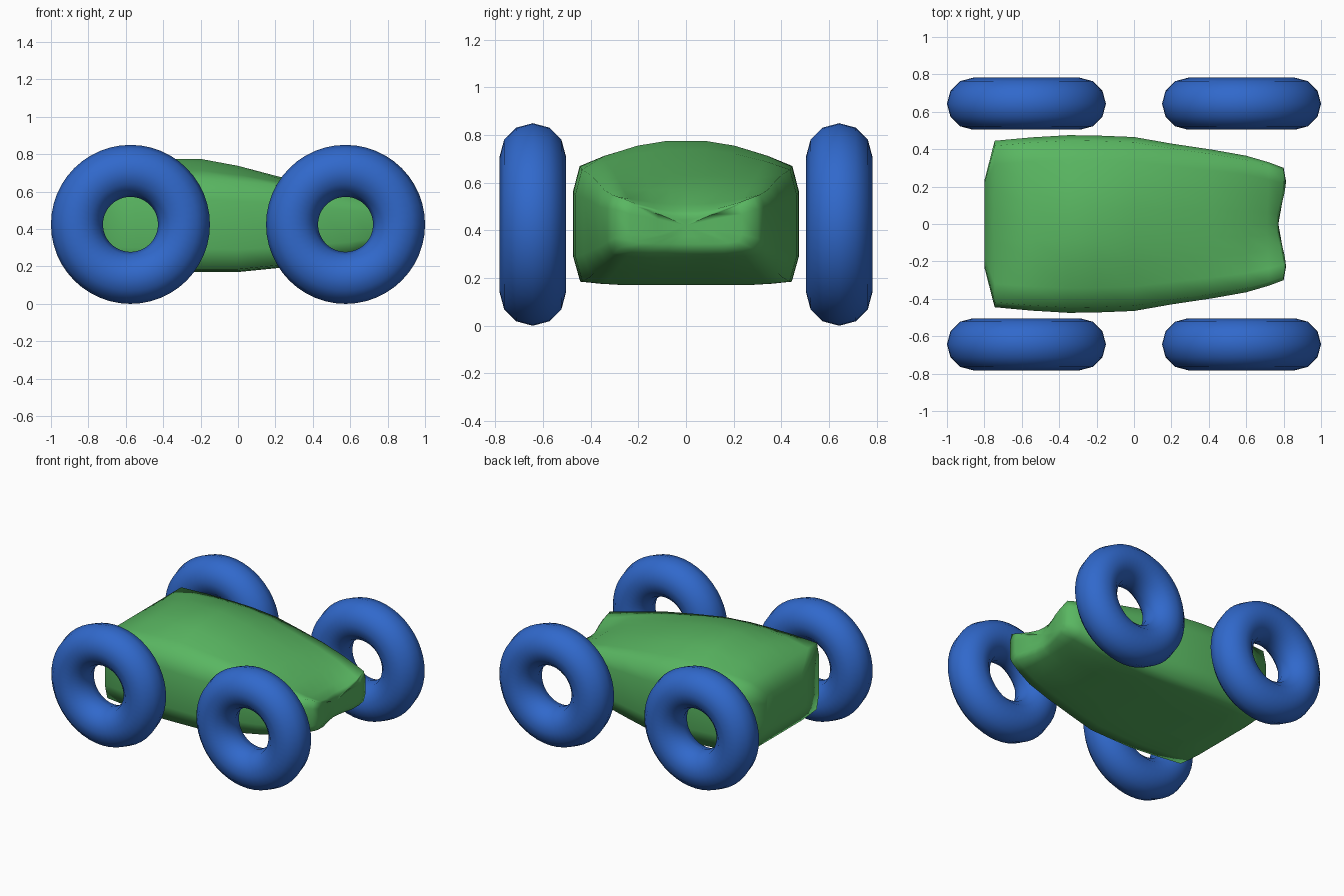
import bpy, bmesh, math

if "Cube" in bpy.data.objects:
    bpy.data.objects.remove(bpy.data.objects["Cube"])


def material(name, rgb):
    m = bpy.data.materials.new(name)
    m.diffuse_color = (*rgb, 1)
    m.use_nodes = True
    m.node_tree.nodes["Principled BSDF"].inputs["Base Color"].default_value = m.diffuse_color
    return m


green = material("body_green", (0.10, 0.47, 0.12))
blue = material("tyre_blue", (0.03, 0.14, 0.60))

# Body cross-sections: x, half width, bottom z, shoulder z, crown height
sections = [
    (-0.745, 0.445, 0.185, 0.675, 0.0),
    (-0.55, 0.463, 0.177, 0.675, 0.06),
    (-0.35, 0.475, 0.17, 0.67, 0.103),
    (-0.2, 0.473, 0.17, 0.668, 0.107),
    (0.0, 0.465, 0.17, 0.655, 0.083),
    (0.2, 0.43, 0.19, 0.635, 0.05),
    (0.42, 0.397, 0.22, 0.605, 0.025),
    (0.6, 0.365, 0.25, 0.57, 0.0),
    (0.72, 0.33, 0.285, 0.55, -0.04),
    (0.80, 0.30, 0.31, 0.54, -0.06),
]


def half_profile(w, zb, zt, c):
    h = zt - zb
    return [(0, zb), (0.27 * w, zb), (0.53 * w, zb), (0.75 * w, zb + 0.006),
            (0.935 * w, zb + 0.015), (w, zb + 0.25 * h), (w, zb + 0.78 * h),
            (0.94 * w, zt), (0.72 * w, zt + 0.42 * c), (0.43 * w, zt + 0.82 * c),
            (0.18 * w, zt + c), (0, zt + c)]


def ring_points(w, zb, zt, c):
    half = half_profile(w, zb, zt, c)
    return half + [(-y, z) for y, z in reversed(half[1:-1])]


def dent(y):
    # Concave middle of the nose
    return 0.04 * math.cos(math.pi / 2 * min(1, abs(y) / 0.23)) ** 2


def scaled(points, sy, sz, zc):
    return [(y * sy, zc + (z - zc) * sz) for y, z in points]


rings = []
rear = ring_points(*sections[0][1:])
rings.append([(-0.80, y, z) for y, z in scaled(rear, 0.52, 0.52, 0.43)])
for x, *rest in sections:
    fade = max(0, (x - 0.7) / 0.1)
    rings.append([(x - fade * dent(y), y, z) for y, z in ring_points(*rest)])
nose = ring_points(*sections[-1][1:])
for s, sz in ((0.78, 0.7), (0.4, 0.4)):
    rings.append([(0.812 - dent(y), y, z) for y, z in scaled(nose, s, sz, 0.42)])

# Body: skin the rings and close both ends
bm = bmesh.new()
loops = [[bm.verts.new(p) for p in r] for r in rings]
n = len(loops[0])
for a, b in zip(loops, loops[1:]):
    for i in range(n):
        j = (i + 1) % n
        bm.faces.new((a[i], a[j], b[j], b[i]))
bm.faces.new(loops[0])
tip = bm.verts.new((0.772, 0, 0.42))
for i in range(n):
    bm.faces.new((loops[-1][i], loops[-1][(i + 1) % n], tip))
bmesh.ops.recalc_face_normals(bm, faces=bm.faces)
mesh = bpy.data.meshes.new("body")
bm.to_mesh(mesh)
bm.free()
body = bpy.data.objects.new("body", mesh)
bpy.context.collection.objects.link(body)
mesh.materials.append(green)
for p in mesh.polygons:
    p.use_smooth = True

# Wheels: four tori with their axles along y
for end, sx in (("rear", -1), ("front", 1)):
    for side, sy in (("right", -1), ("left", 1)):
        bpy.ops.mesh.primitive_torus_add(
            major_radius=0.286, minor_radius=0.139, major_segments=48,
            minor_segments=12, location=(sx * 0.575, sy * 0.643, 0.43),
            rotation=(math.pi / 2, 0, 0))
        wheel = bpy.context.object
        wheel.name = f"{end}_{side}_wheel"
        wheel.data.materials.append(blue)
        bpy.ops.object.shade_smooth()
        wheel.location.z = 0.425
